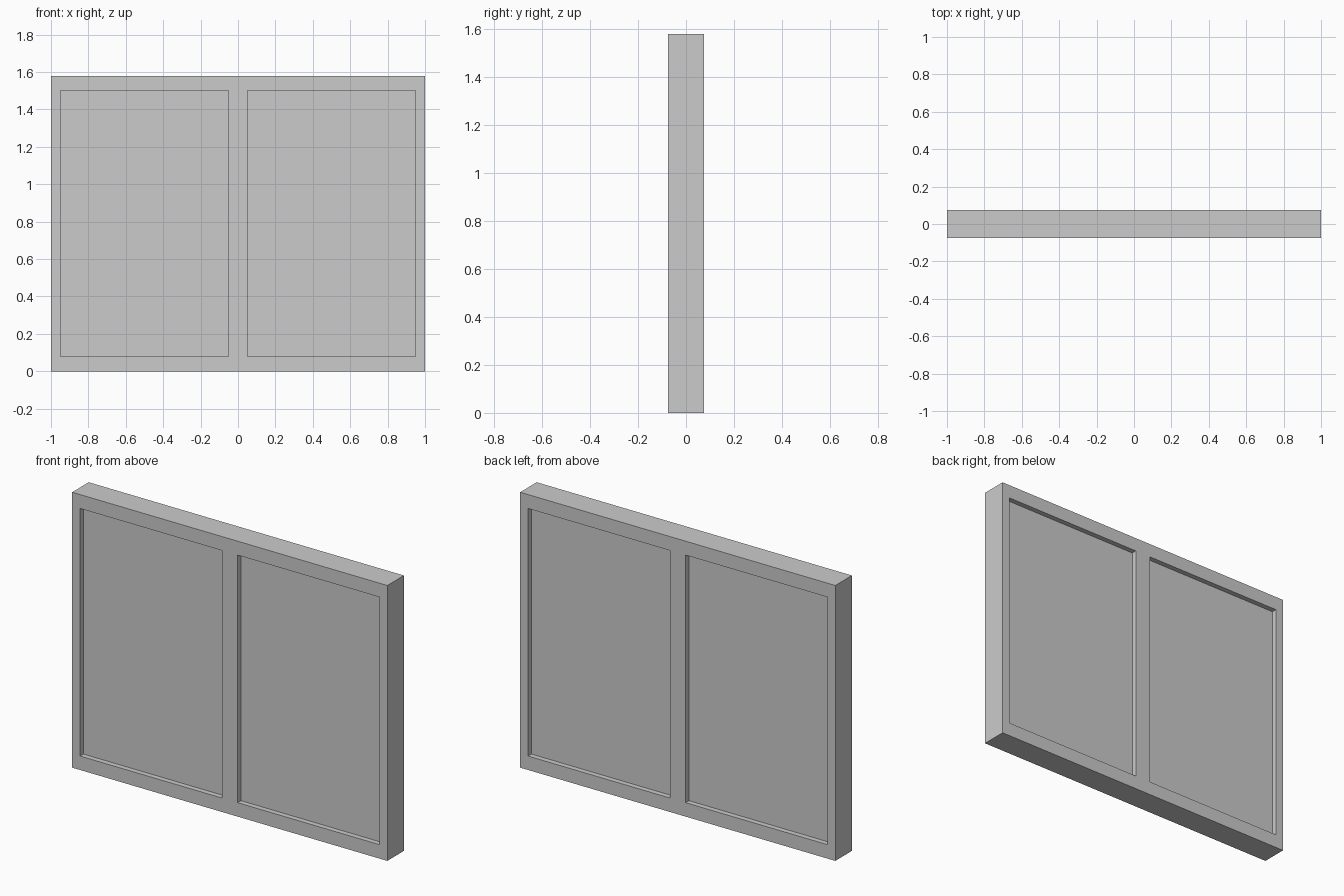
import bpy, bmesh
from mathutils import Vector

if "Cube" in bpy.data.objects:
    bpy.data.objects.remove(bpy.data.objects["Cube"])

DEPTH = 0.15       # frame thickness along y
PANE = 0.09        # pane thickness, recessed equally on both faces
XS = [-1.0, -0.95, -0.05, 0.05, 0.95, 1.0]
ZS = [0.0, 0.08, 1.50, 1.58]


def slab(name, xs, zs, depth, holes=()):
    """Extrude a grid of cells along y, leaving out the cells in holes."""
    bm = bmesh.new()
    grid = [[bm.verts.new((x, -depth / 2, z)) for z in zs] for x in xs]
    for i in range(len(xs) - 1):
        for j in range(len(zs) - 1):
            if (i, j) not in holes:
                bm.faces.new((grid[i][j], grid[i + 1][j],
                              grid[i + 1][j + 1], grid[i][j + 1]))
    front = bm.faces[:]
    ext = bmesh.ops.extrude_face_region(bm, geom=front, use_keep_orig=True)
    back = [g for g in ext["geom"] if isinstance(g, bmesh.types.BMVert)]
    bmesh.ops.translate(bm, verts=back, vec=Vector((0, depth, 0)))
    bmesh.ops.recalc_face_normals(bm, faces=bm.faces[:])
    mesh = bpy.data.meshes.new(name)
    bm.to_mesh(mesh)
    bm.free()
    obj = bpy.data.objects.new(name, mesh)
    bpy.context.collection.objects.link(obj)
    return obj


# Outer frame with central mullion and two openings
slab("window_frame", XS, ZS, DEPTH, holes={(1, 1), (3, 1)})

# Recessed panes filling the openings
for name, i in (("left_pane", 1), ("right_pane", 3)):
    slab(name, XS[i:i + 2], ZS[1:3], PANE)
